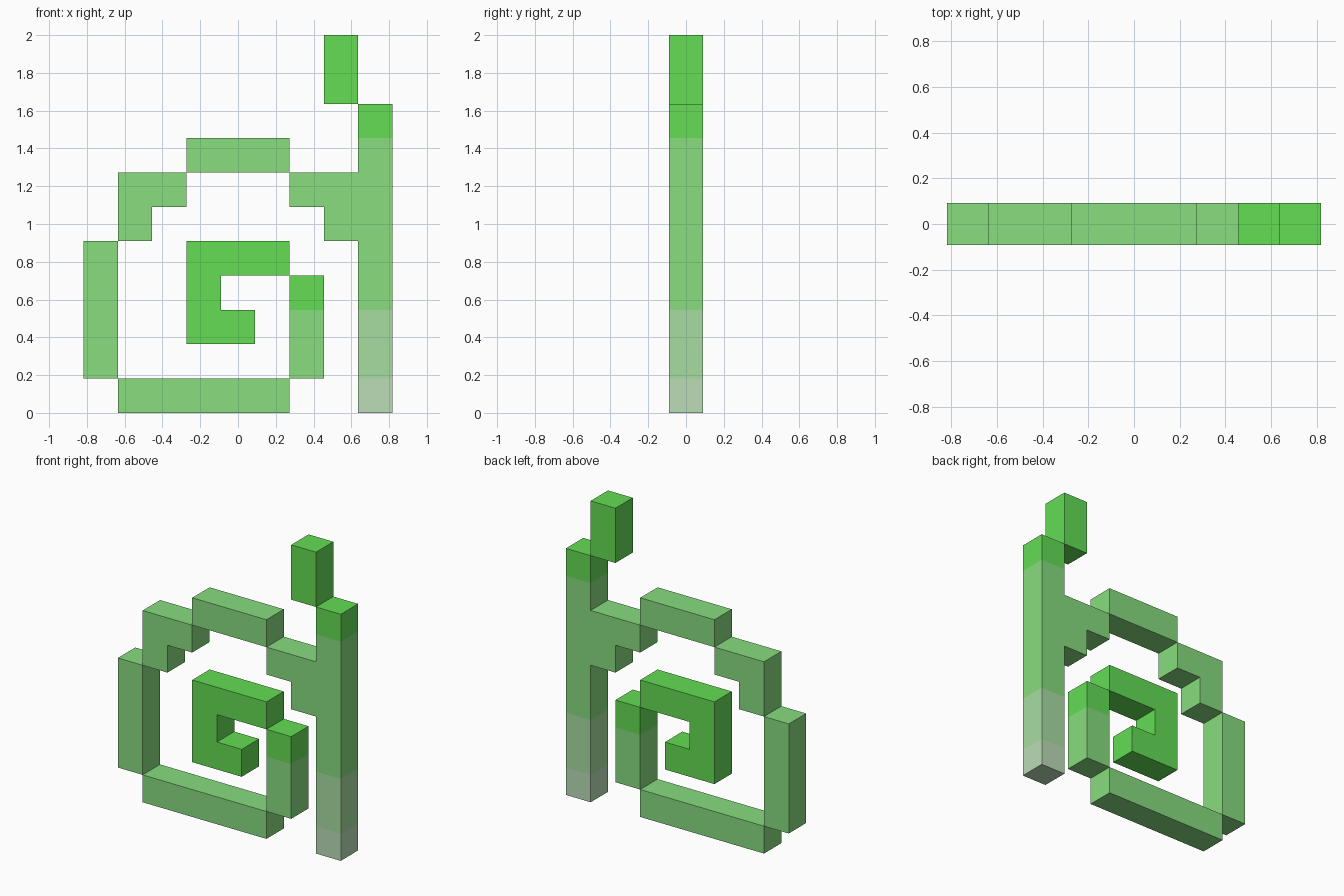
import bpy
import bmesh

cube = bpy.data.objects.get("Cube")
if cube:
    bpy.data.objects.remove(cube, do_unlink=True)

U = 2 / 11          # one grid cell: the model is 9 cells wide and 11 high


def linear(c):
    c /= 255
    return c / 12.92 if c <= 0.04045 else ((c + 0.055) / 1.055) ** 2.4


def make_material(name, rgb):
    mat = bpy.data.materials.new(name)
    colour = (*[linear(c) for c in rgb], 1)
    mat.diffuse_color = colour
    mat.use_nodes = True
    bsdf = mat.node_tree.nodes["Principled BSDF"]
    bsdf.inputs["Base Color"].default_value = colour
    bsdf.inputs["Roughness"].default_value = 0.8
    return mat


BRIGHT = make_material("bright green", (99, 221, 84))
MID = make_material("soft green", (136, 221, 127))
SAGE = make_material("sage green", (167, 221, 162))
GREY = make_material("grey green", (187, 221, 183))


def slab(name, outline, bands):
    """Extrude a grid outline one cell deep; bands = [(start row, material)] from the bottom up."""
    bm = bmesh.new()
    verts = [bm.verts.new(((c - 4.5) * U, -U / 2, r * U)) for c, r in outline]
    face = bm.faces.new(verts)
    grown = bmesh.ops.extrude_face_region(bm, geom=[face])["geom"]
    moved = [g for g in grown if isinstance(g, bmesh.types.BMVert)]
    bmesh.ops.translate(bm, verts=moved, vec=(0, U, 0))
    # Cut at each colour change, then colour by height
    for row, _ in bands[1:]:
        bmesh.ops.bisect_plane(bm, geom=bm.verts[:] + bm.edges[:] + bm.faces[:],
                               plane_co=(0, 0, row * U), plane_no=(0, 0, 1))
    bmesh.ops.recalc_face_normals(bm, faces=bm.faces[:])
    for f in bm.faces:
        z = f.calc_center_median().z
        f.material_index = sum(z > row * U - 1e-4 for row, _ in bands[1:])
    mesh = bpy.data.meshes.new(name)
    bm.to_mesh(mesh)
    bm.free()
    for _, mat in bands:
        mesh.materials.append(mat)
    bpy.context.collection.objects.link(bpy.data.objects.new(name, mesh))


def bar(name, c0, r0, c1, r1, bands):
    slab(name, [(c0, r0), (c1, r0), (c1, r1), (c0, r1)], bands)


# Outer ring
bar("bottom_bar", 1, 0, 6, 1, [(0, MID)])
bar("left_bar", 0, 1, 1, 5, [(0, MID)])
bar("top_bar", 3, 7, 6, 8, [(0, MID)])
slab("corner_step", [(1, 5), (2, 5), (2, 6), (3, 6), (3, 7), (1, 7)], [(0, MID)])

# Inner spiral and the short bar joining it to the ring
slab("spiral", [(3, 2), (5, 2), (5, 3), (4, 3), (4, 4), (6, 4), (6, 5), (3, 5)],
     [(0, BRIGHT)])
bar("spiral_link", 6, 1, 7, 4, [(0, MID), (3, BRIGHT)])

# Tall post with its stepped branch
slab("post", [(8, 0), (9, 0), (9, 9), (8, 9), (8, 7), (6, 7), (6, 6), (7, 6), (7, 5), (8, 5)],
     [(0, GREY), (1, SAGE), (3, MID), (8, BRIGHT)])

# Tip block above the post
bar("tip", 7, 9, 8, 11, [(0, BRIGHT)])
